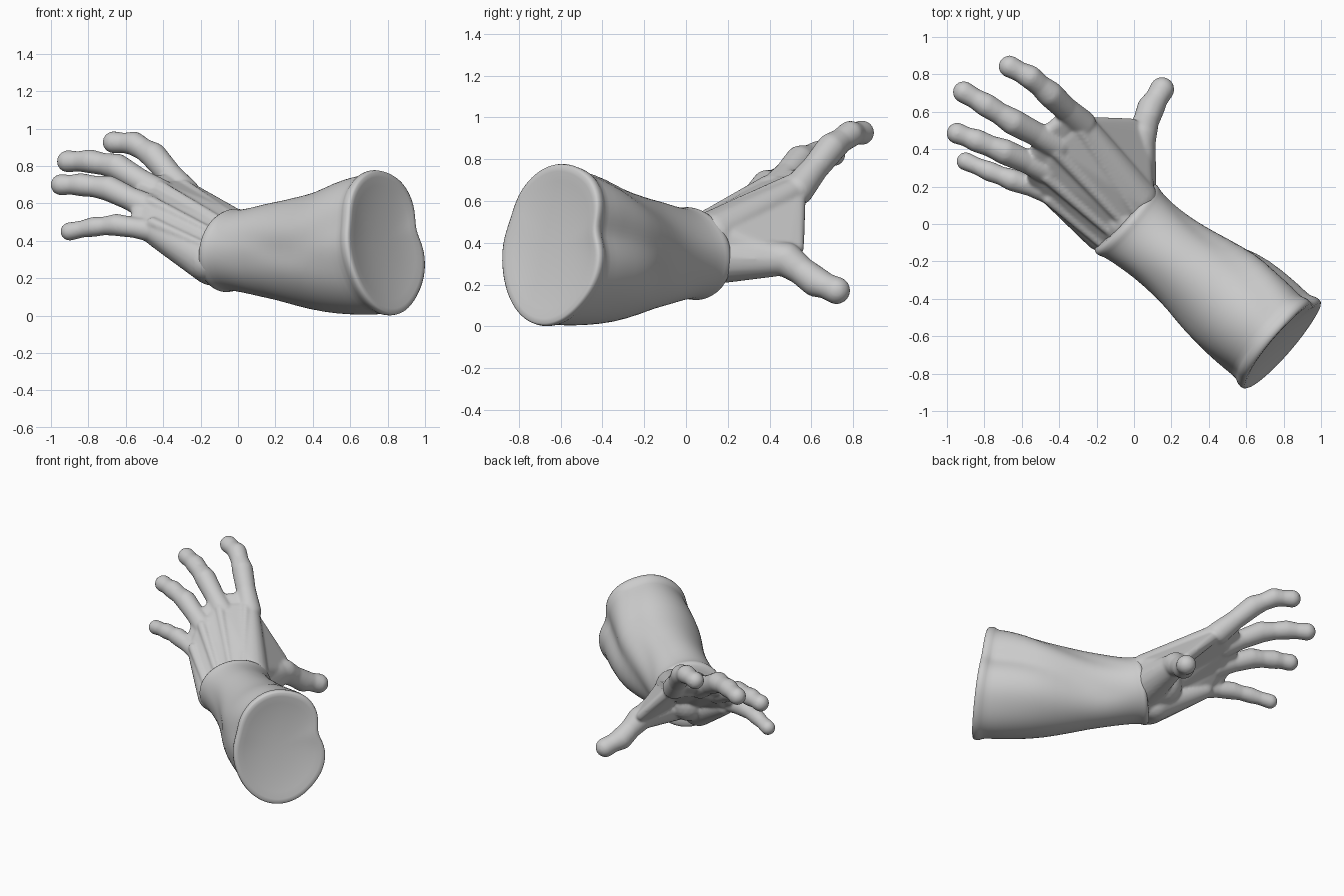
import bpy, bmesh, math
from mathutils import Vector

V = Vector
SIDE = V((0.665, 0.765, 0))     # across the forearm
AXIS = V((-0.73, 0.68, 0))      # elbow to wrist
DORSAL = V((-0.11, -0.67, 0.73))  # out of the back of the hand


def finish(name, bm):
    bmesh.ops.recalc_face_normals(bm, faces=bm.faces)
    me = bpy.data.meshes.new(name)
    bm.to_mesh(me)
    bm.free()
    for p in me.polygons:
        p.use_smooth = True
    ob = bpy.data.objects.new(name, me)
    bpy.context.collection.objects.link(ob)
    return ob


def groove(a, centre, width):
    d = (a - math.radians(centre) + math.pi) % (2 * math.pi) - math.pi
    return math.exp(-(d / math.radians(width)) ** 2)


# Forearm: rings of (x, y, half width, z low, z high, shear, crease depth, crease angle)
rings = [
    (0.765, -0.625, 0.06, 0.33, 0.45, 0.15, 0.00, 12),
    (0.775, -0.630, 0.20, 0.14, 0.64, 0.15, 0.05, 12),
    (0.792, -0.648, 0.290, 0.02, 0.76, 0.15, 0.13, 12),
    (0.790, -0.645, 0.313, 0.002, 0.780, 0.15, 0.13, 12),
    (0.755, -0.615, 0.313, -0.002, 0.780, 0.15, 0.13, 12),
    (0.742, -0.602, 0.292, 0.012, 0.755, 0.15, 0.15, 11),
    (0.690, -0.555, 0.300, 0.002, 0.75, 0.12, 0.14, 10),
    (0.580, -0.465, 0.303, 0.005, 0.72, 0.09, 0.13, 10),
    (0.470, -0.370, 0.297, 0.015, 0.665, 0.05, 0.12, 5),
    (0.330, -0.265, 0.250, 0.05, 0.635, 0.00, 0.09, -8),
    (0.240, -0.200, 0.228, 0.08, 0.615, -0.04, 0.06, -20),
    (0.150, -0.130, 0.215, 0.10, 0.60, -0.08, 0.04, -32),
    (0.055, -0.055, 0.218, 0.125, 0.575, -0.13, 0.0, -40),
    (-0.015, 0.005, 0.230, 0.135, 0.565, -0.15, 0.0, 0),
    (-0.028, 0.015, 0.242, 0.125, 0.572, -0.15, 0.0, 0),
    (-0.053, 0.036, 0.242, 0.125, 0.572, -0.15, 0.0, 0),
    (-0.062, 0.045, 0.215, 0.16, 0.54, -0.15, 0.0, 0),
    (-0.050, 0.038, 0.100, 0.27, 0.44, -0.15, 0.0, 0),
]
N = 48
bm = bmesh.new()
loops = []
for x, y, w, lo, hi, shear, depth, ang in rings:
    h, zc = (hi - lo) / 2, (hi + lo) / 2
    u = min(max((0.79 - x) / 0.8, 0), 1)
    fold = 0.05 * math.sin(math.pi * u)
    loop = []
    for k in range(N):
        a = 2 * math.pi * k / N
        # inner crease between two muscle lobes, outer crease, slanting folds
        r = 1 - depth * groove(a, ang, 13) - 0.35 * depth * groove(a, 160 + 40 * u, 14)
        r += 0.3 * depth * (groove(a, ang - 36, 18) + groove(a, ang + 36, 18))
        r -= fold * (groove(a, 80 - 70 * u, 10) + 0.6 * groove(a, 205 - 50 * u, 10))
        r += 0.6 * fold * (groove(a, 58 - 70 * u, 12) + 0.6 * groove(a, 180 - 50 * u, 12))
        dz = h * math.sin(a) * r
        p = V((x, y, zc + dz)) + SIDE * (w * math.cos(a) * r) + AXIS * (shear * dz)
        loop.append(bm.verts.new(p))
    loops.append(loop)
for A, B in zip(loops, loops[1:]):
    for k in range(N):
        bm.faces.new((A[k], A[(k + 1) % N], B[(k + 1) % N], B[k]))
bm.faces.new(loops[0])
bm.faces.new(loops[-1])
forearm = finish("forearm", bm)
sub = forearm.modifiers.new("smooth", 'SUBSURF')
sub.levels = sub.render_levels = 1

# Hand: convex hulls around spheres, fused by a voxel remesh
tmp = bmesh.new()
bmesh.ops.create_icosphere(tmp, subdivisions=3, radius=1)
BALL = [v.co.copy() for v in tmp.verts]
tmp.free()
hand_bm = bmesh.new()


def hull(*balls):
    vs = [hand_bm.verts.new(V(c) + b * r) for c, r in balls for b in BALL]
    bmesh.ops.convex_hull(hand_bm, input=vs)
    bmesh.ops.delete(hand_bm, geom=[v for v in vs if v.is_valid and not v.link_faces], context='VERTS')


def chain(points, radii):
    """Finger with slimmer middles between knobby joints."""
    for (p, q), (r, s) in zip(zip(points, points[1:]), zip(radii, radii[1:])):
        m = ((p + q) / 2, (r + s) * 0.44)
        hull((p, r), m)
        hull(m, (q, s))


fingers = [[V(p) for p in f] for f in (
    [(-0.28, 0.535, 0.655), (-0.45, 0.695, 0.855), (-0.555, 0.785, 0.92), (-0.665, 0.842, 0.927)],   # index
    [(-0.41, 0.42, 0.65), (-0.645, 0.545, 0.795), (-0.79, 0.635, 0.825), (-0.91, 0.705, 0.825)],  # middle
    [(-0.46, 0.285, 0.57), (-0.69, 0.385, 0.68), (-0.84, 0.445, 0.70), (-0.945, 0.485, 0.70)],     # ring
    [(-0.45, 0.17, 0.455), (-0.65, 0.235, 0.485), (-0.77, 0.28, 0.475), (-0.90, 0.335, 0.45)])]   # little
bases = [V(p) for p in ((0.01, 0.14, 0.435), (-0.05, 0.08, 0.41), (-0.11, 0.02, 0.36), (-0.165, -0.035, 0.295))]
sizes = (1.0, 1.0, 0.97, 0.84)

for f, b, s in zip(fingers, bases, sizes):
    chain(f, [0.078 * s, 0.071 * s, 0.064 * s, 0.059 * s])
    hull((b + DORSAL * 0.11, 0.02), (f[0] + DORSAL * 0.055, 0.032))   # tendon
for i in range(3):
    f, g = fingers[i], fingers[i + 1]
    hull((bases[i], 0.115), (bases[i + 1], 0.115), (f[0], 0.066), (g[0], 0.064))     # palm
    hull((f[0], 0.05), (g[0], 0.05), (f[0].lerp(f[1], 0.35), 0.04), (g[0].lerp(g[1], 0.35), 0.04))  # finger web

# Thumb, its fleshy base and the web to the index finger
thumb = [V(p) for p in ((0.02, 0.27, 0.36), (0.04, 0.48, 0.32), (0.09, 0.62, 0.215), (0.15, 0.72, 0.172))]
chain(thumb, [0.09, 0.083, 0.074, 0.066])
hull((thumb[0], 0.09), (thumb[1], 0.075), ((-0.01, 0.12, 0.33), 0.13))
hull((thumb[0], 0.08), (thumb[1], 0.05), (bases[0], 0.10), (fingers[0][0], 0.04),
     ((-0.12, 0.535, 0.48), 0.028), ((-0.01, 0.535, 0.375), 0.03))
hull(((-0.04, 0.03, 0.35), 0.17), ((-0.12, 0.14, 0.37), 0.14))   # heel of the hand
hull((bases[3], 0.115), (fingers[3][0] - DORSAL * 0.03, 0.06), ((-0.14, 0.05, 0.27), 0.11))

hand = finish("hand", hand_bm)
rm = hand.modifiers.new("fuse", 'REMESH')
rm.mode, rm.voxel_size, rm.use_smooth_shade = 'VOXEL', 0.009, True
sm = hand.modifiers.new("soften", 'SMOOTH')
sm.factor, sm.iterations = 0.5, 8
